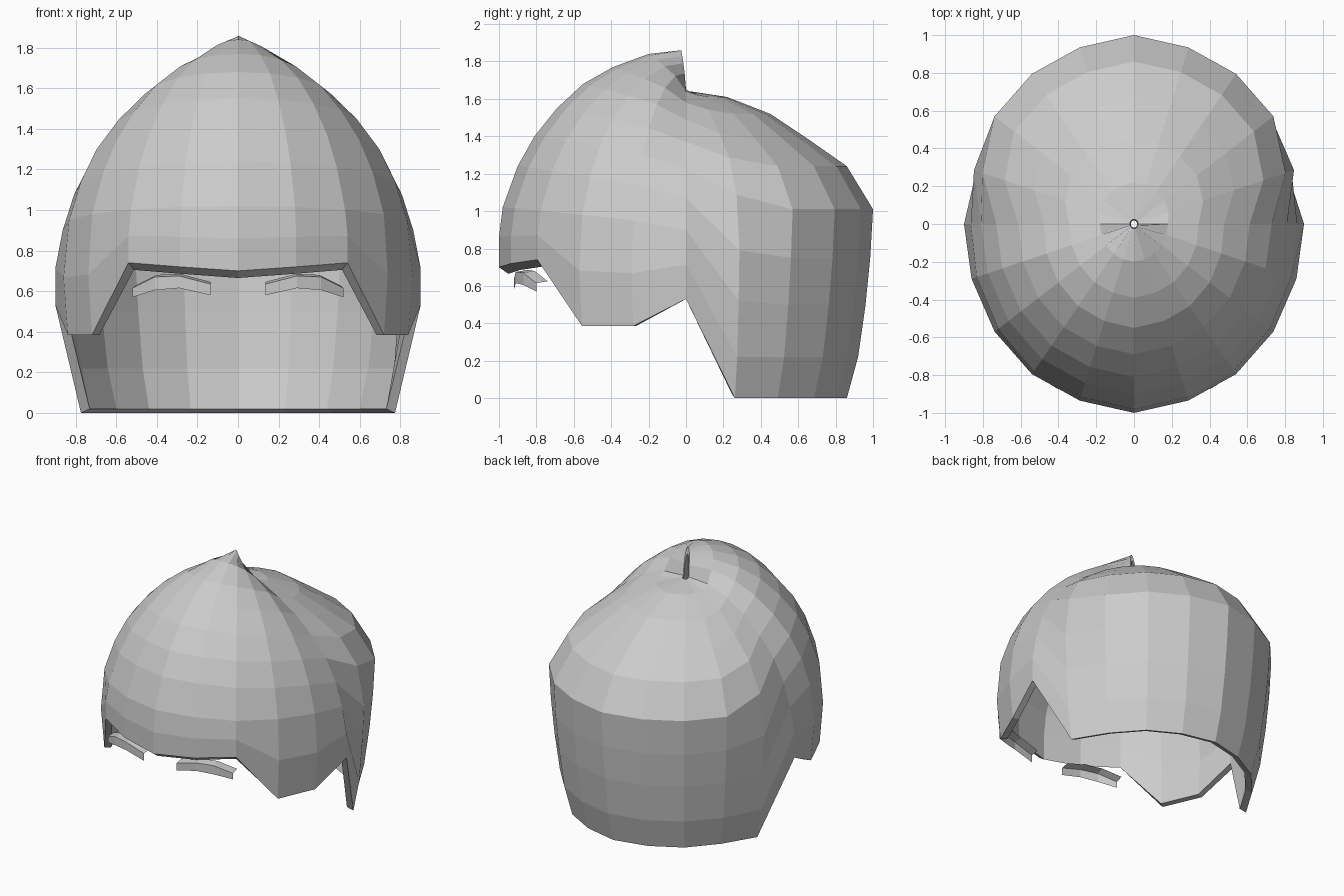
import bpy, bmesh, math

if "Cube" in bpy.data.objects:
    bpy.data.objects.remove(bpy.data.objects["Cube"])

N = 20  # columns around the head

# (radius, height) profiles from crown to rim
FRONT = [(.025, 1.86), (.20, 1.84), (.39, 1.77), (.55, 1.68), (.69, 1.55),
         (.81, 1.40), (.90, 1.24), (.98, 1.02), (1.0, .86), (1.0, .70)]
SIDE = [(.025, 1.65), (.20, 1.64), (.38, 1.58), (.53, 1.49), (.68, 1.37),
        (.81, 1.23), (.90, 1.07), (.96, .90), (1.0, .70), (1.0, .53)]
BACK = [(.025, 1.64), (.22, 1.61), (.45, 1.52), (.66, 1.38), (.86, 1.24),
        (1.0, 1.01), (.985, .75), (.96, .50), (.92, .22), (.86, 0)]
# rim height for each column from the front centre to the back centre
RIM = [.70, .72, .74, .385, .385, .53, 0, 0, 0, 0, 0]
# head outline per quarter: (x, y) from the centre line to the side
OUTLINE = [(0, 1), (.287, .935), (.54, .795), (.738, .57), (.86, .29), (.9, 0)]


def direction(i):
    """Outline point of column i."""
    k = min(i, N - i)
    x, y = OUTLINE[min(k, 10 - k)]
    return (x if i <= 10 else -x), (-y if k < 5 else y)


def column(k):
    """Outer profile of column k (0 front, 5 side, 10 back)."""
    c = math.cos(k * 2 * math.pi / N)
    if k <= 5:
        other, w = FRONT, max(0, c) ** .75
    else:
        other, w = BACK, min(1, -c * 2.1)
    pts = [(s[0] * (1 - w) + o[0] * w, s[1] * (1 - w) + o[1] * w)
           for s, o in zip(SIDE, other)]
    if k == 6:
        pts[6:] = [(.985, .79), (.97, .52), (.945, .22), (.90, 0)]
    r = pts[9][0] * (.975 if k in (3, 4) else 1)
    pts[9] = (r, RIM[k])
    if k <= 5:
        pts[8] = (pts[8][0], (pts[7][1] + RIM[k]) / 2)
    return pts


def finish(bm, name):
    bmesh.ops.recalc_face_normals(bm, faces=bm.faces)
    mesh = bpy.data.meshes.new(name)
    bm.to_mesh(mesh)
    bm.free()
    ob = bpy.data.objects.new(name, mesh)
    bpy.context.collection.objects.link(ob)
    return ob


# Hair shell: outer and inner layers joined at rim and crown
bm = bmesh.new()
outer, inner = [], []
for i in range(N):
    k = min(i, N - i)
    dx, dy = direction(i)
    o, n = [], []
    for j, (r, z) in enumerate(column(k)):
        o.append(bm.verts.new((r * dx, r * dy, z)))
        ri = max(.012, r - .05 * min(1, r + .1))
        zi = z - .05 * max(0, min(1, (z - .9) / .75))
        if j == 9:
            zi = z - (.035 if k < 3 else 0) + (.02 if k > 5 else 0)
        n.append(bm.verts.new((ri * dx, ri * dy, zi)))
    outer.append(o)
    inner.append(n)
for i in range(N):
    o, o2 = outer[i], outer[(i + 1) % N]
    n, n2 = inner[i], inner[(i + 1) % N]
    for j in range(9):
        bm.faces.new((o[j], o[j + 1], o2[j + 1], o2[j]))
        bm.faces.new((n[j], n2[j], n2[j + 1], n[j + 1]))
    bm.faces.new((o[9], n[9], n2[9], o2[9]))
    bm.faces.new((o[0], o2[0], n2[0], n[0]))
finish(bm, "hair")

# Eyebrows: bent strips with a short top flange, mirrored
BROW = [(.135, -.92, .645, .58), (.29, -.91, .685, .615),
        (.41, -.87, .68, .605), (.52, -.80, .625, .57)]
bm = bmesh.new()
rows = [[bm.verts.new(p) for p in ((x, y, lo), (x, y, hi - .01),
                                   (x * .98, y + .06, hi))]
        for x, y, hi, lo in BROW]
for p, q in zip(rows, rows[1:]):
    for j in range(2):
        bm.faces.new((p[j], q[j], q[j + 1], p[j + 1]))
brows = finish(bm, "eyebrows")
mod = brows.modifiers.new("mirror", 'MIRROR')
mod.use_axis[0] = True
